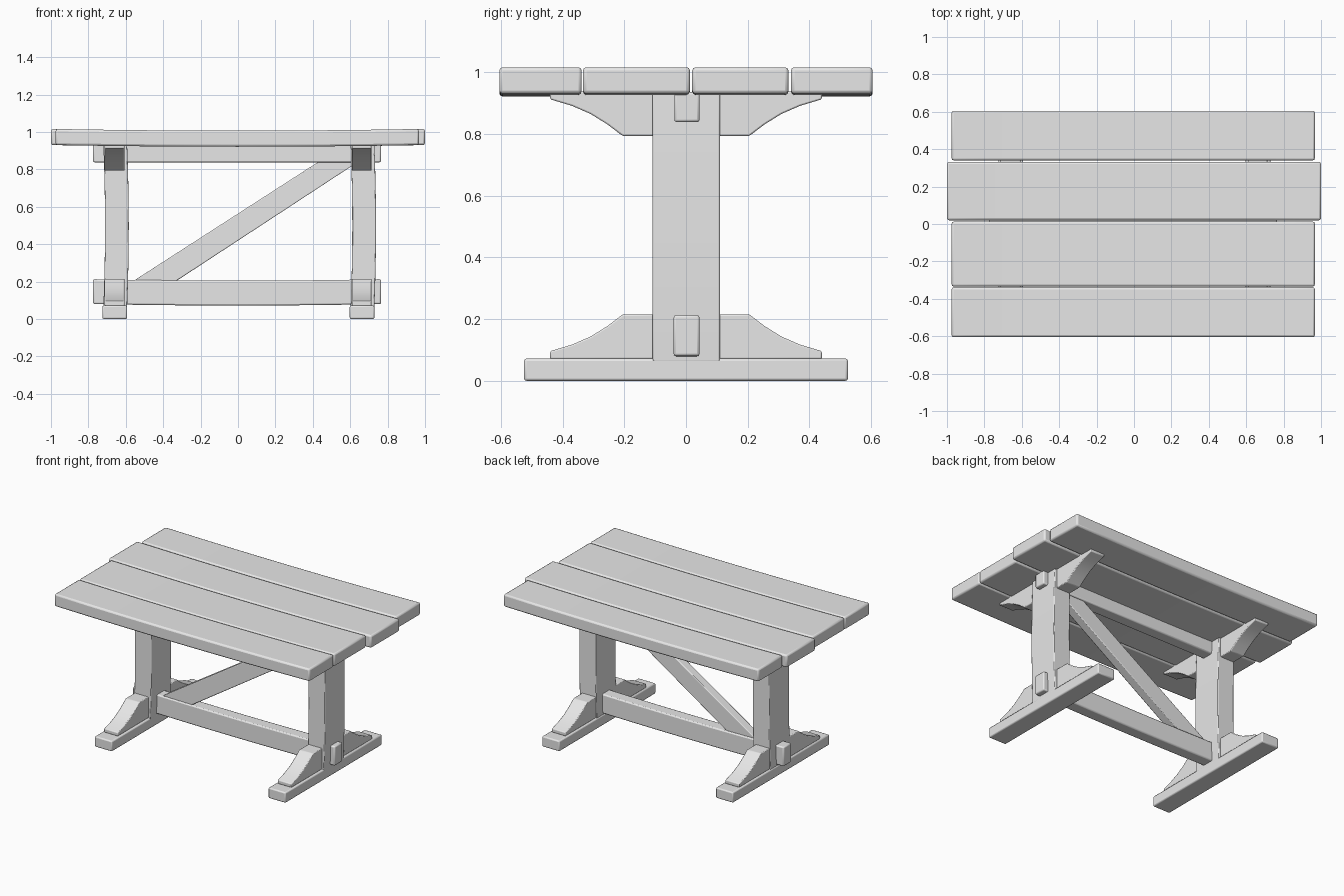
import bpy
import bmesh
from mathutils import Vector

cube = bpy.data.objects.get("Cube")
if cube:
    bpy.data.objects.remove(cube, do_unlink=True)

wood = bpy.data.materials.new("plain_grey_wood")
wood.use_nodes = True
GREY = (0.8, 0.8, 0.8, 1)
wood.diffuse_color = GREY
wood.node_tree.nodes["Principled BSDF"].inputs["Base Color"].default_value = GREY


def finish(name, bm, bevel):
    """Turn a bmesh into an object with softened edges."""
    bmesh.ops.recalc_face_normals(bm, faces=bm.faces[:])
    mesh = bpy.data.meshes.new(name)
    bm.to_mesh(mesh)
    bm.free()
    mesh.materials.append(wood)
    obj = bpy.data.objects.new(name, mesh)
    bpy.context.collection.objects.link(obj)
    bpy.ops.object.select_all(action='DESELECT')
    obj.select_set(True)
    bpy.context.view_layer.objects.active = obj
    bpy.ops.object.shade_smooth_by_angle(angle=0.5)
    if bevel:
        mod = obj.modifiers.new("soft_edges", 'BEVEL')
        mod.width = bevel
        mod.segments = 2
        mod.limit_method = 'ANGLE'
        mod.angle_limit = 0.6
    return obj


def beam(name, low, high, axis=0, bow=(0, 0, 0), bevel=0.008):
    """Box between two corners, bowed along its long axis."""
    low, high, bow = Vector(low), Vector(high), Vector(bow)
    mid, half = (low + high) / 2, (high - low) / 2
    bm = bmesh.new()
    bmesh.ops.create_cube(bm, size=2)
    if bow.length:
        along = [e for e in bm.edges
                 if abs(e.verts[0].co[axis] - e.verts[1].co[axis]) > 1]
        bmesh.ops.subdivide_edges(bm, edges=along, cuts=7, use_grid_fill=True)
    for v in bm.verts:
        t = v.co[axis]
        v.co = mid + v.co * half + bow * (1 - t * t)
    return finish(name, bm, bevel)


def slab(name, outline, depth, bevel=0.005):
    """Extrude an outline of 3D points by a depth vector."""
    bm = bmesh.new()
    face = bm.faces.new([bm.verts.new(p) for p in outline])
    grown = bmesh.ops.extrude_face_region(bm, geom=[face])["geom"]
    bmesh.ops.translate(bm, vec=depth,
                        verts=[g for g in grown if isinstance(g, bmesh.types.BMVert)])
    return finish(name, bm, bevel)


# Table top planks: the third one is longer than the rest
planks = [(-0.605, -0.338, -0.975, 0.967), (-0.334, 0.013, -0.975, 0.967),
          (0.02, 0.332, -1, 1), (0.34, 0.605, -0.975, 0.967)]
for i, (y0, y1, x0, x1) in enumerate(planks):
    beam(f"top_plank_{i + 1}", (x0, y0, 0.93), (x1, y1, 1.016),
         bow=(0, 0, -0.009), bevel=0.011)

# Curved bracket profile: distance from the centre, height above its base
curve = [(0.09, 0), (0.09, 0.145), (0.205, 0.145), (0.255, 0.107),
         (0.31, 0.073), (0.37, 0.047), (0.44, 0.026), (0.44, 0)]

# Trestles: foot, post and four brackets on each side
for side, x in (("right", -0.725), ("left", 0.597)):
    beam(f"{side}_foot", (x, -0.525, 0), (x + 0.132, 0.525, 0.072), axis=1)
    beam(f"{side}_post", (x + 0.005, -0.108, 0.06), (x + 0.132, 0.11, 0.935),
         axis=2, bow=(0.009, 0, 0), bevel=0.005)
    for end, sy in (("front", -1), ("back", 1)):
        for level, base, sz in (("lower", 0.07, 1), ("upper", 0.938, -1)):
            outline = [(x + 0.012, sy * d, base + sz * h) for d, h in curve]
            slab(f"{side}_{end}_{level}_bracket", outline, (0.106, 0, 0))

# Long rails whose ends poke through the posts
beam("lower_rail", (-0.775, -0.04, 0.08), (0.765, 0.044, 0.213),
     bow=(0, 0, -0.008))
beam("upper_rail", (-0.775, -0.038, 0.838), (0.765, 0.044, 0.935))

# Diagonal brace between the rails
brace = [(-0.58, -0.03, 0.19), (-0.35, -0.03, 0.19),
         (0.65, -0.03, 0.845), (0.445, -0.03, 0.85)]
slab("diagonal_brace", brace, (0, 0.062, 0))
